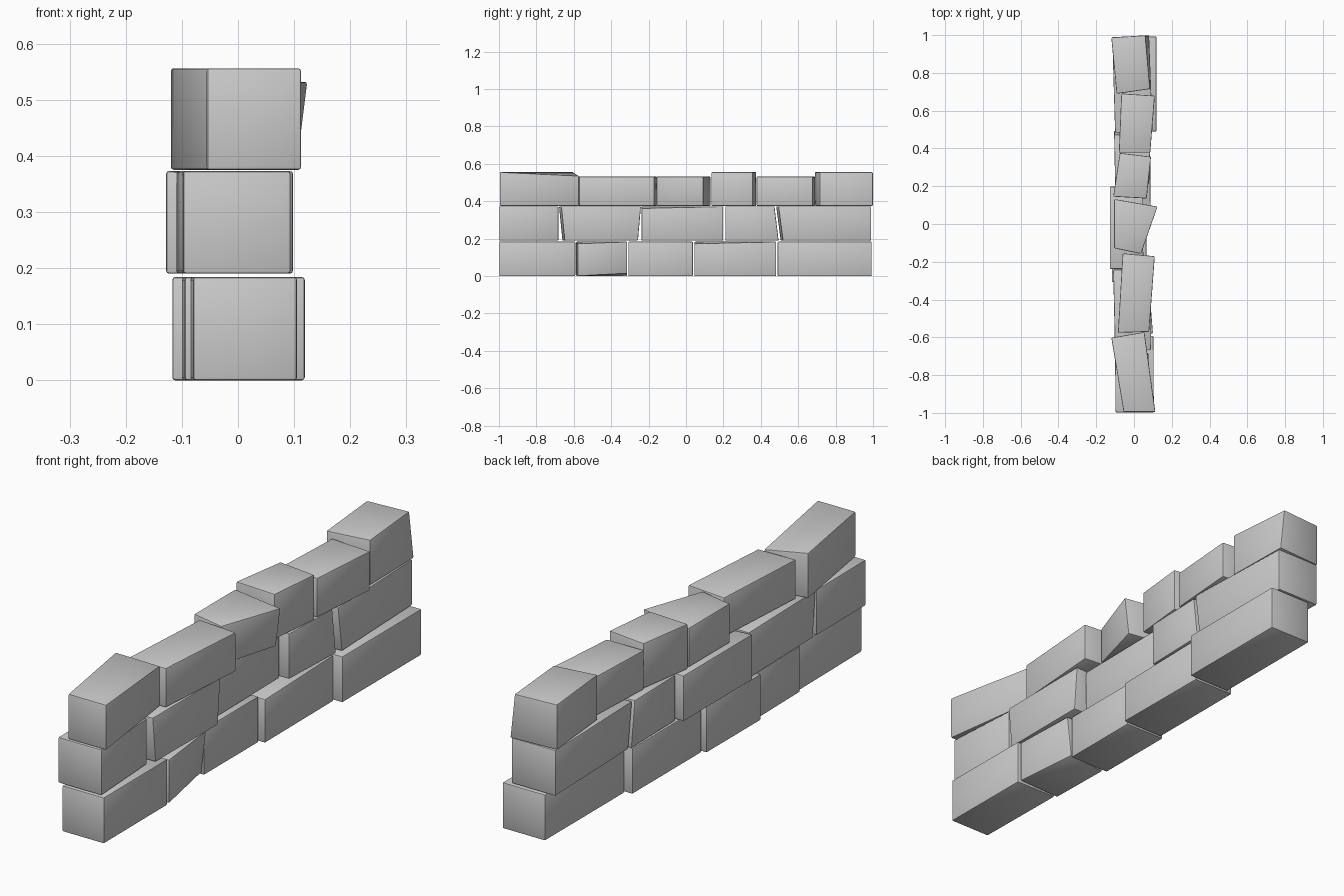
import bpy, bmesh

if "Cube" in bpy.data.objects:
    bpy.data.objects.remove(bpy.data.objects["Cube"])


def brick(name, z0, z1, y0, y1, a, b, c, d, skew0=0, skew1=0, lean0=0, lean1=0, drop=None):
    """Block from y0 to y1; x spans a..b at the front end and c..d at the back end.
    skew turns an end face in plan, lean shifts its top edge along y,
    drop maps a corner number to an extra (x, y, z) offset."""
    co = []
    for z, t in ((z0, 0), (z1, 1)):
        co += [(a, y0 - skew0 / 2 + lean0 * t, z), (b, y0 + skew0 / 2 + lean0 * t, z),
               (d, y1 + skew1 / 2 + lean1 * t, z), (c, y1 - skew1 / 2 + lean1 * t, z)]
    for i, off in (drop or {}).items():
        co[i] = tuple(p + q for p, q in zip(co[i], off))
    bm = bmesh.new()
    v = [bm.verts.new(p) for p in co]
    for f in ((3, 2, 1, 0), (4, 5, 6, 7), (0, 1, 5, 4), (1, 2, 6, 5), (2, 3, 7, 6), (3, 0, 4, 7)):
        bm.faces.new([v[i] for i in f])
    # softened edges
    bmesh.ops.bevel(bm, geom=bm.edges[:], offset=0.005, segments=2, profile=0.5, affect='EDGES')
    bmesh.ops.recalc_face_normals(bm, faces=bm.faces[:])
    me = bpy.data.meshes.new(name)
    bm.to_mesh(me)
    bm.free()
    ob = bpy.data.objects.new(name, me)
    bpy.context.collection.objects.link(ob)
    for p in me.polygons:
        p.use_smooth = True
    bpy.context.view_layer.objects.active = ob
    ob.select_set(True)
    bpy.ops.object.shade_smooth_by_angle()
    ob.select_set(False)


# bottom course
bottom = [
    ((-.998, -.592, -.08, .105, -.085, .103), {}),
    ((-.583, -.315, -.095, .10, -.10, .08), dict(skew0=.008, drop={2: (-.02, 0, .014), 5: (0, 0, -.01)})),
    ((-.308, .037, -.117, .065, -.117, .065), {}),
    ((.045, .482, -.10, .088, -.10, .085), dict(drop={5: (0, 0, -.01)})),
    ((.49, .992, -.07, .119, -.07, .119), {}),
]
# middle course
middle = [
    ((-.998, -.682, -.098, .094, -.10, .075), {}),
    ((-.655, -.257, -.10, .09, -.11, .092), dict(skew0=.012, lean0=-.018, lean1=.016)),
    ((-.238, .198, -.128, .05, -.128, .045), dict(drop={5: (0, 0, -.01)})),
    ((.21, .495, -.10, .08, -.105, .088), dict(lean1=-.022)),
    ((.512, .99, -.10, .098, -.115, .08), dict(skew0=.012, lean0=-.024)),
]
# top course, twisted stones
top = [
    (.556, (-.995, -.587, -.055, .113, -.12, .055), dict(skew1=.03, drop={6: (0, 0, -.02)})),
    (.532, (-.573, -.163, -.085, .08, -.06, .11), dict(skew0=.005, skew1=-.015)),
    (.532, (-.143, .112, -.105, .037, -.105, .105), dict(skew0=-.03, skew1=-.04, drop={6: (.02, 0, 0)})),
    (.556, (.14, .366, -.11, .067, -.075, .09), dict(skew0=-.01, skew1=-.02)),
    (.532, (.378, .685, -.08, .086, -.067, .11), dict(skew1=-.012)),
    (.556, (.702, .993, -.092, .085, -.12, .06), dict(skew0=.025, skew1=.012, drop={2: (.02, 0, 0)})),
]

for i, (p, k) in enumerate(bottom, 1):
    brick(f"bottom_brick_{i}", 0, .184, *p, **k)
for i, (p, k) in enumerate(middle, 1):
    brick(f"middle_brick_{i}", .19, .373, *p, **k)
for i, (z, p, k) in enumerate(top, 1):
    brick(f"top_brick_{i}", .375, z, *p, **k)
